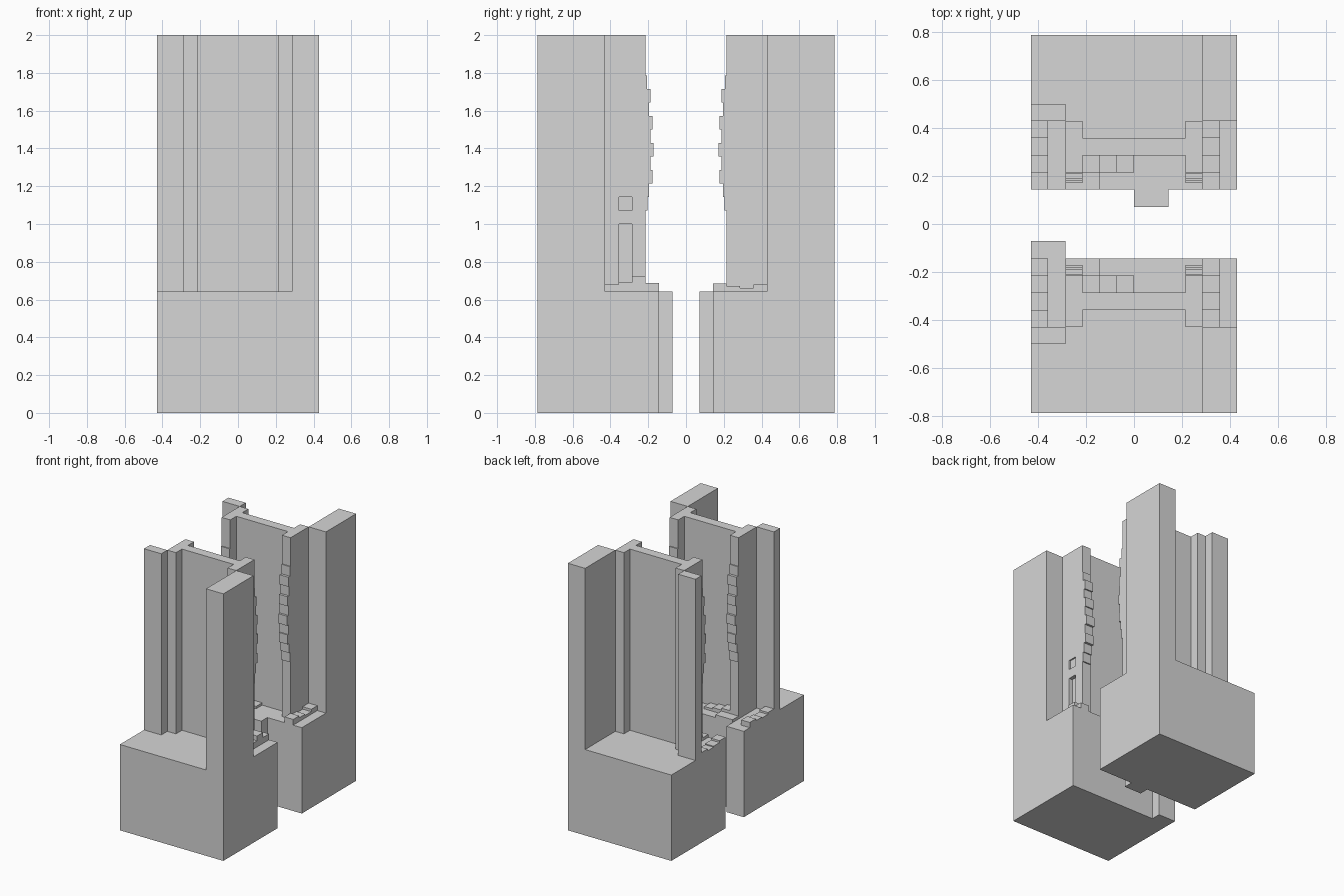
import bpy

U = 1 / 14  # building module

cube = bpy.data.objects.get("Cube")
if cube:
    bpy.data.objects.remove(cube, do_unlink=True)

stone = bpy.data.materials.new("light_grey_stone")
stone.use_nodes = True
color = (0.67, 0.67, 0.67, 1)
stone.diffuse_color = color
stone.node_tree.nodes["Principled BSDF"].inputs["Base Color"].default_value = color


def box(name, x, y, z, side=1):
    """Box from ranges in modules; side mirrors it across y."""
    bpy.ops.mesh.primitive_cube_add(size=1)
    ob = bpy.context.object
    ob.name = name
    for v in ob.data.vertices:
        for i, (lo, hi) in enumerate((x, y, z)):
            v.co[i] = (lo if v.co[i] < 0 else hi) * U
        v.co.y *= side
    if side < 0:
        ob.data.flip_normals()
    ob.data.materials.append(stone)
    return ob


FLOOR, TOP = 9, 28
# How far each course of projecting stones stands out, from the bottom up
COURSES = [0.13, 0.24, 0.5, 0.38, 0.6, 0.38, 0.5, 0.24, 0.38, 0.1]
# Paving heights above the floor, from the inner edge outward
PAVING = {-1: [0.62, 1.15, 0.65, 0.52], 1: [0.6, 0.4, 0.27, 0.52]}
LEFT_PAVING = [0.55, 0.35, 0.25, 0.45]

for side, half in ((-1, "front"), (1, "back")):
    # Foundation and tower masses
    box(half + "_base", (-6, 6), (2, 11), (0, FLOOR), side)
    bump = (-6, -4) if side < 0 else (0, 2)
    box(half + "_base_buttress", bump, (1, 2), (0, FLOOR), side)
    box(half + "_tall_pillar", (4, 6), (6, 11), (FLOOR, TOP), side)
    box(half + "_slim_pillar", (-6, -4), (6, 7), (FLOOR, TOP), side)
    box(half + "_wall", (-3, 3), (4, 5), (FLOOR, TOP), side)

    # Wall end piers with a bulging column of stones
    for sx, label in ((-4, "right"), (3, "left")):
        pier = box(f"{half}_{label}_pier", (sx, sx + 1), (3, 6), (FLOOR, TOP), side)
        for i, out in enumerate(COURSES):
            z = 15 + i
            box(f"{half}_{label}_stone", (sx, sx + 1), (3 - out, 3), (z, z + 1), side)
        # Door and window recesses
        if side < 0 and label == "left":
            for part, z, inner in (("door", (FLOOR, 14), 3.6), ("window", (15, 16), 3.85)):
                cutter = box(part + "_cutter", (inner, 4.5), (4.02, 4.98), z, side)
                cutter.hide_render = True
                cutter.hide_viewport = True
                cutter.display_type = "WIRE"
                mod = pier.modifiers.new(part, "BOOLEAN")
                mod.object = cutter
                mod.solver = "EXACT"

    # Stepped paving beside the piers
    for i in range(4):
        y = (2 + i, 3 + i)
        box(half + "_left_paving", (4, 5), y, (FLOOR, FLOOR + PAVING[side][i]), side)
        box(half + "_right_paving", (-6, -5), y, (FLOOR, FLOOR + LEFT_PAVING[i]), side)

    # Stepped paving along the inner wall face
    for i, h in enumerate((0.6, 0.4, 0.25)):
        box(half + "_wall_paving", (i - 3, i - 2), (3, 4), (FLOOR, FLOOR + h), side)
    box(half + "_corner_paving", (-4, -2), (2, 3), (FLOOR, FLOOR + 0.3), side)
